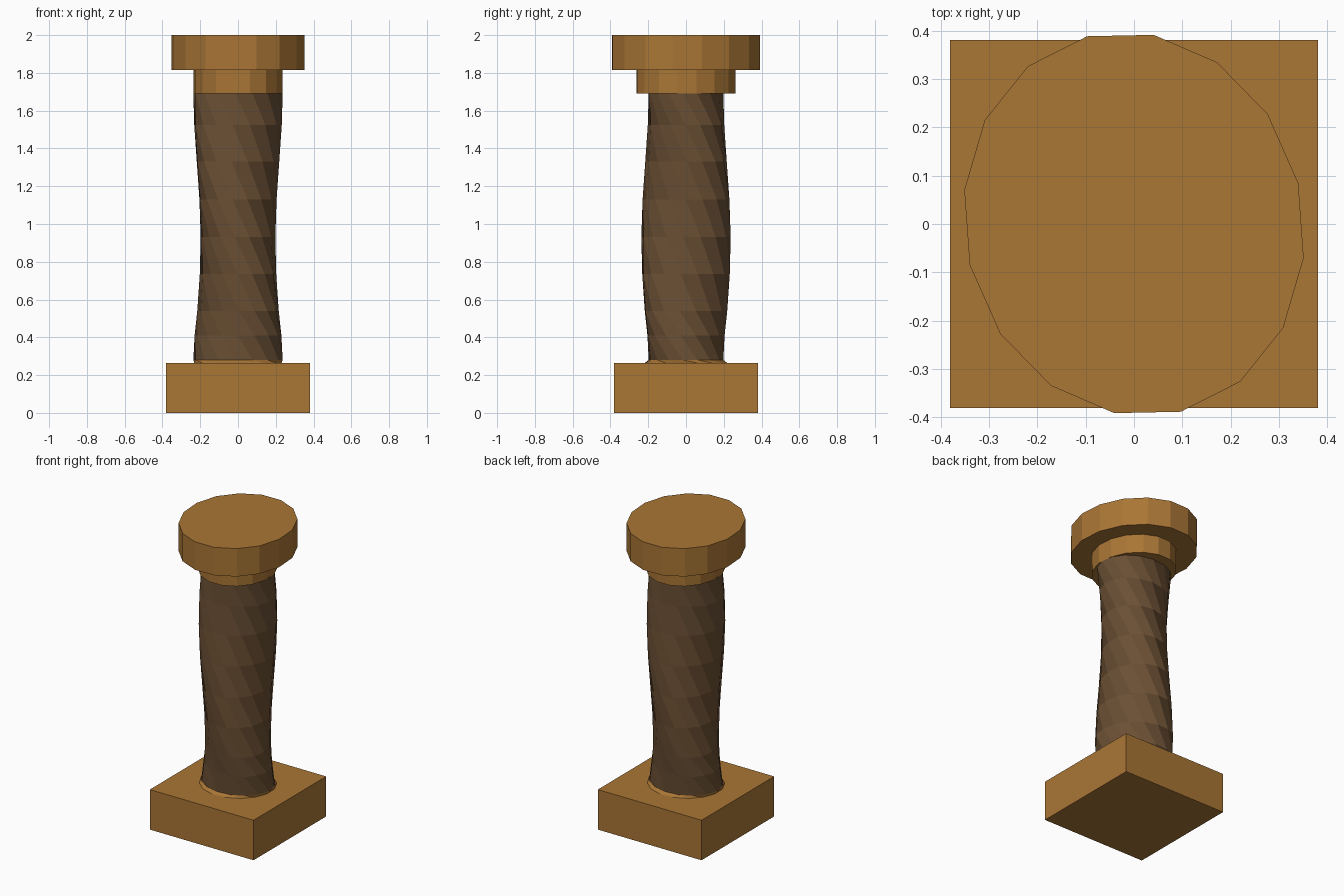
import bpy, bmesh
from math import sin, cos, pi, radians

if "Cube" in bpy.data.objects:
    bpy.data.objects.remove(bpy.data.objects["Cube"])

SIDES = 16


def material(name, rgb):
    m = bpy.data.materials.new(name)
    m.diffuse_color = (*rgb, 1)
    m.use_nodes = True
    m.node_tree.nodes["Principled BSDF"].inputs["Base Color"].default_value = m.diffuse_color
    return m


GOLD = material("gold_stone", (0.40, 0.18, 0.036))
DARK = material("dark_stone", (0.145, 0.078, 0.034))


def make_object(name, bm, mat):
    bmesh.ops.recalc_face_normals(bm, faces=bm.faces)
    me = bpy.data.meshes.new(name)
    bm.to_mesh(me)
    bm.free()
    me.materials.append(mat)
    ob = bpy.data.objects.new(name, me)
    bpy.context.collection.objects.link(ob)
    return ob


def loft(name, rings, mat, caps=(True, True)):
    """Stack rotated elliptical rings: (z, major radius, minor radius, angle)."""
    bm = bmesh.new()
    loops = []
    for z, major, minor, deg in rings:
        a = radians(deg)
        loop = []
        for i in range(SIDES):
            t = 2 * pi * i / SIDES
            u, v = major * cos(t), minor * sin(t)
            loop.append(bm.verts.new((u * cos(a) - v * sin(a),
                                      u * sin(a) + v * cos(a), z)))
        loops.append(loop)
    for lo, hi in zip(loops, loops[1:]):
        for i in range(SIDES):
            j = (i + 1) % SIDES
            bm.faces.new((lo[i], lo[j], hi[j], hi[i]))
    if caps[0]:
        bm.faces.new(loops[0][::-1])
    if caps[1]:
        bm.faces.new(loops[-1])
    return make_object(name, bm, mat)


# Square plinth
bm = bmesh.new()
bmesh.ops.create_cube(bm, size=1)
bmesh.ops.scale(bm, vec=(0.76, 0.76, 0.265), verts=bm.verts)
bmesh.ops.translate(bm, vec=(0, 0, 0.1325), verts=bm.verts)
make_object("plinth", bm, GOLD)

# Twisted elliptical shaft, half a turn from bottom to top
heights = [0.28, 0.41, 0.54, 0.735, 0.93, 1.13, 1.33, 1.525, 1.69]
shaft = [(z, 0.237, 0.198, 176 - 22.5 * i) for i, z in enumerate(heights)]
loft("shaft", shaft, DARK, caps=(False, False))

# Thin collar where the shaft meets the plinth
loft("foot_collar", [(0.265, 0.235, 0.218, 194), (0.28, 0.237, 0.198, 176)],
     GOLD, caps=(False, False))

# Stepped capital: narrow neck, then wide drum
loft("capital", [(1.69, 0.268, 0.235, 104), (1.815, 0.268, 0.235, 104),
                 (1.815, 0.40, 0.35, 104), (2.0, 0.40, 0.35, 104)], GOLD)
